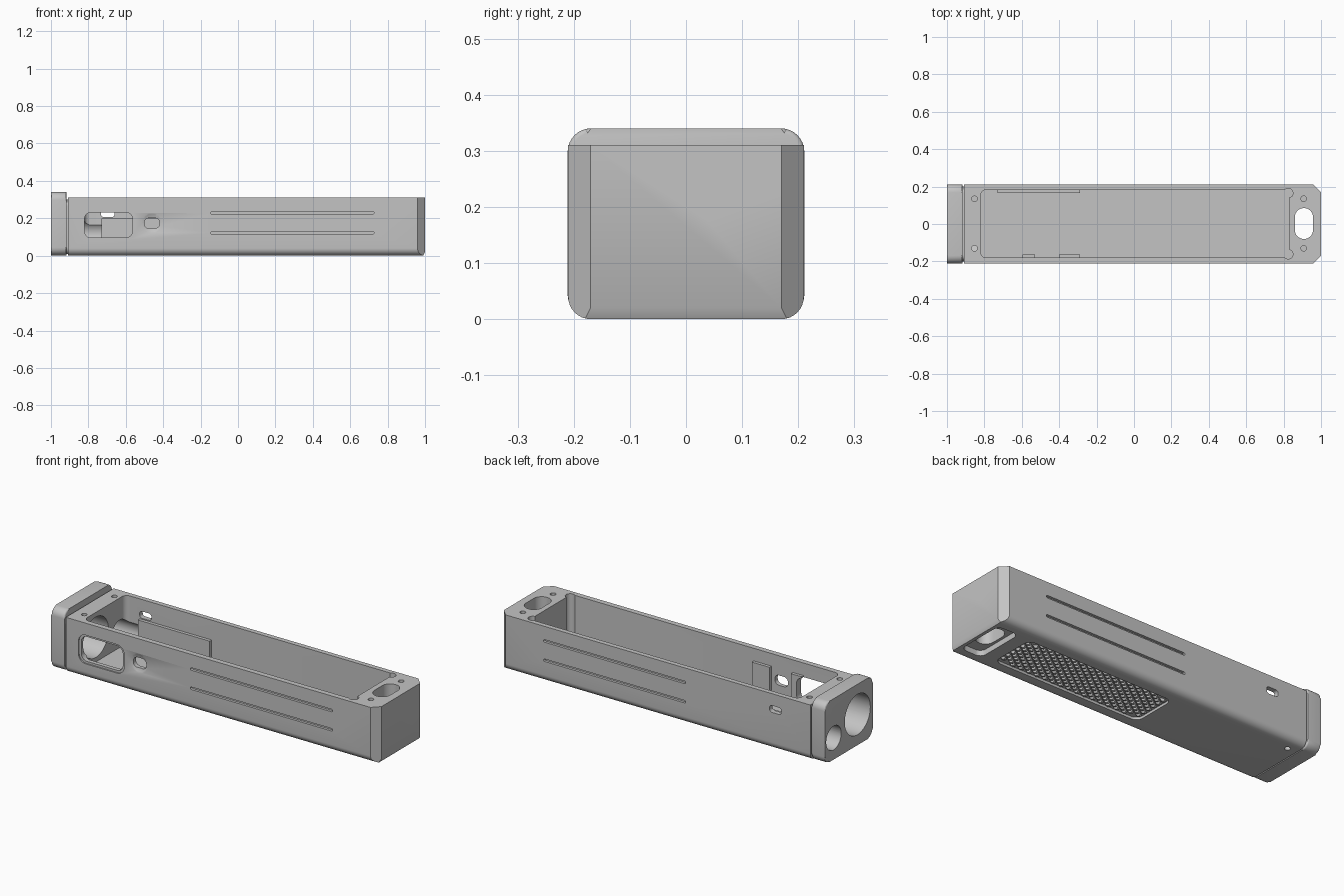
import bpy, bmesh, math

cube = bpy.data.objects.get("Cube")
if cube:
    bpy.data.objects.remove(cube, do_unlink=True)

grey = bpy.data.materials.new("plain_grey")
grey.use_nodes = True
grey.diffuse_color = (0.55, 0.55, 0.55, 1)
grey.node_tree.nodes["Principled BSDF"].inputs["Base Color"].default_value = (0.55, 0.55, 0.55, 1)


def make_object(name, bm):
    bmesh.ops.recalc_face_normals(bm, faces=bm.faces)
    mesh = bpy.data.meshes.new(name)
    bm.to_mesh(mesh)
    bm.free()
    mesh.materials.append(grey)
    ob = bpy.data.objects.new(name, mesh)
    bpy.context.collection.objects.link(ob)
    return ob


def prism(name, axis, lo, hi, profile, bevel=0):
    """Extrude a 2D profile along an axis; bevel the rims if asked."""
    place = {"x": lambda u, v, w: (w, u, v),
             "y": lambda u, v, w: (u, w, v),
             "z": lambda u, v, w: (u, v, w)}[axis]
    bm = bmesh.new()
    ends = [[bm.verts.new(place(u, v, w)) for u, v in profile] for w in (lo, hi)]
    caps = [bm.faces.new(ring) for ring in ends]
    n = len(profile)
    for i in range(n):
        j = (i + 1) % n
        bm.faces.new((ends[0][i], ends[0][j], ends[1][j], ends[1][i]))
    if bevel:
        rims = {e for f in caps for e in f.edges}
        bmesh.ops.bevel(bm, geom=list(rims), offset=bevel, segments=3,
                        profile=0.5, affect="EDGES")
    return make_object(name, bm)


def rounded(u0, u1, v0, v1, r, steps=8):
    """Rounded rectangle outline."""
    points = []
    corners = ((u1 - r, v1 - r), (u0 + r, v1 - r), (u0 + r, v0 + r), (u1 - r, v0 + r))
    for k, (cu, cv) in enumerate(corners):
        for s in range(steps + 1):
            a = math.pi / 2 * (k + s / steps)
            points.append((cu + r * math.cos(a), cv + r * math.sin(a)))
    return points


def circle(u, v, r, sides=32):
    return [(u + r * math.cos(math.tau * i / sides), v + r * math.sin(math.tau * i / sides))
            for i in range(sides)]


def box(u0, u1, v0, v1):
    return [(u0, v0), (u1, v0), (u1, v1), (u0, v1)]


def combine(ob, tool, operation="DIFFERENCE"):
    mod = ob.modifiers.new("combine", "BOOLEAN")
    mod.object, mod.operation, mod.solver = tool, operation, "EXACT"
    bpy.context.view_layer.objects.active = ob
    bpy.ops.object.modifier_apply(modifier=mod.name)
    bpy.data.objects.remove(tool, do_unlink=True)


def cut(axis, lo, hi, profile):
    combine(housing, prism("cutter", axis, lo, hi, profile))


def add(axis, lo, hi, profile, bevel=0):
    combine(housing, prism("addition", axis, lo, hi, profile, bevel), "UNION")


# Housing: rounded section trimmed by a chamfered plan and side outline
housing = prism("housing", "x", -0.91, 1.1, rounded(-0.21, 0.21, 0, 0.45, 0.04))
plan = [(-0.95, -0.3), (0.87, -0.3), (1, -0.17), (1, 0.17), (0.87, 0.3), (-0.95, 0.3)]
side = [(-0.95, -0.1), (0.94, -0.1), (1, 0.02), (1, 0.31), (-0.95, 0.31)]
combine(housing, prism("plan", "z", -0.2, 0.5, plan), "INTERSECT")
combine(housing, prism("side", "y", -0.4, 0.4, side), "INTERSECT")

# Open tray with relieved corners at the far end
cut("z", 0.035, 0.4, rounded(-0.82, 0.83, -0.18, 0.183, 0.03))
for y in (-0.162, 0.165):
    cut("z", 0.035, 0.4, circle(0.825, y, 0.025))

# Inner ledge on the back wall, pads on the front wall
add("y", 0.165, 0.195, box(-0.73, -0.29, 0.02, 0.2))
for x0, x1 in ((-0.595, -0.53), (-0.4, -0.29)):
    add("y", -0.19, -0.163, box(x0, x1, 0.02, 0.24))

# End cap behind a narrow groove
add("x", -0.93, -0.86, rounded(-0.2, 0.2, 0.01, 0.3, 0.035))
add("x", -1, -0.918, rounded(-0.211, 0.211, 0.002, 0.34, 0.042), 0.008)

# Large and small bores through the cap
cut("x", -1.1, -0.78, circle(-0.076, 0.172, 0.112, 48))
cut("x", -1.1, -0.73, circle(0.133, 0.122, 0.066, 40))

# Front window with shallow lip, button hole and its dish
cut("y", -0.3, -0.203, rounded(-0.833, -0.552, 0.084, 0.243, 0.045))
cut("y", -0.3, -0.15, rounded(-0.82, -0.565, 0.096, 0.232, 0.035))
bm = bmesh.new()
bmesh.ops.create_uvsphere(bm, u_segments=40, v_segments=24, radius=0.12)
bmesh.ops.translate(bm, verts=bm.verts, vec=(-0.46, -0.317, 0.175))
combine(housing, make_object("dish", bm))
cut("y", -0.3, -0.15, rounded(-0.5, -0.42, 0.146, 0.201, 0.024))

# Small slot in the back wall
cut("y", 0.15, 0.3, rounded(-0.732, -0.66, 0.206, 0.244, 0.015))

# Twin side grooves on both walls
for z in (0.122, 0.229):
    for lo, hi in ((-0.3, -0.196), (0.196, 0.3)):
        cut("y", lo, hi, rounded(-0.145, 0.727, z - 0.007, z + 0.007, 0.006, 4))

# Strap hole with a recess underneath
cut("z", -0.1, 0.4, rounded(0.86, 0.957, -0.08, 0.085, 0.048))
cut("z", -0.1, 0.03, rounded(0.845, 0.972, -0.14, 0.14, 0.035))

# Screw holes in the top, and one set-screw hole below
for x in (-0.853, 0.907):
    for y in (-0.13, 0.135):
        cut("z", 0.23, 0.4, circle(x, y, 0.015, 20))
cut("z", -0.1, 0.1, circle(-0.853, 0.135, 0.015, 20))

# Recessed grip panel under the body
cut("z", -0.1, 0.014, rounded(-0.13, 0.77, -0.13, 0.13, 0.04))

# Grip studs: staggered elongated diamonds
bm = bmesh.new()
dx, dy = 0.025, 0.0185
for row in range(-6, 7):
    for col in range(-17, 18):
        if (row + col) % 2:
            continue
        if abs(row) == 6 and abs(col) > 15:
            continue
        cx, cy = 0.32 + col * dx, row * dy
        for_base = ((dx, 0), (0, dy), (-dx, 0), (0, -dy))
        base = [bm.verts.new((cx + 0.92 * u, cy + 0.92 * v, 0.016)) for u, v in for_base]
        tip = [bm.verts.new((cx + 0.4 * u, cy + 0.4 * v, 0.002)) for u, v in for_base]
        bm.faces.new(base)
        bm.faces.new(tip)
        for i in range(4):
            j = (i + 1) % 4
            bm.faces.new((base[i], base[j], tip[j], tip[i]))
make_object("grip_studs", bm)

# Smooth the curved surfaces, keep the edges crisp
bpy.ops.object.select_all(action="DESELECT")
housing.select_set(True)
bpy.context.view_layer.objects.active = housing
bpy.ops.object.shade_smooth_by_angle(angle=math.radians(30))
